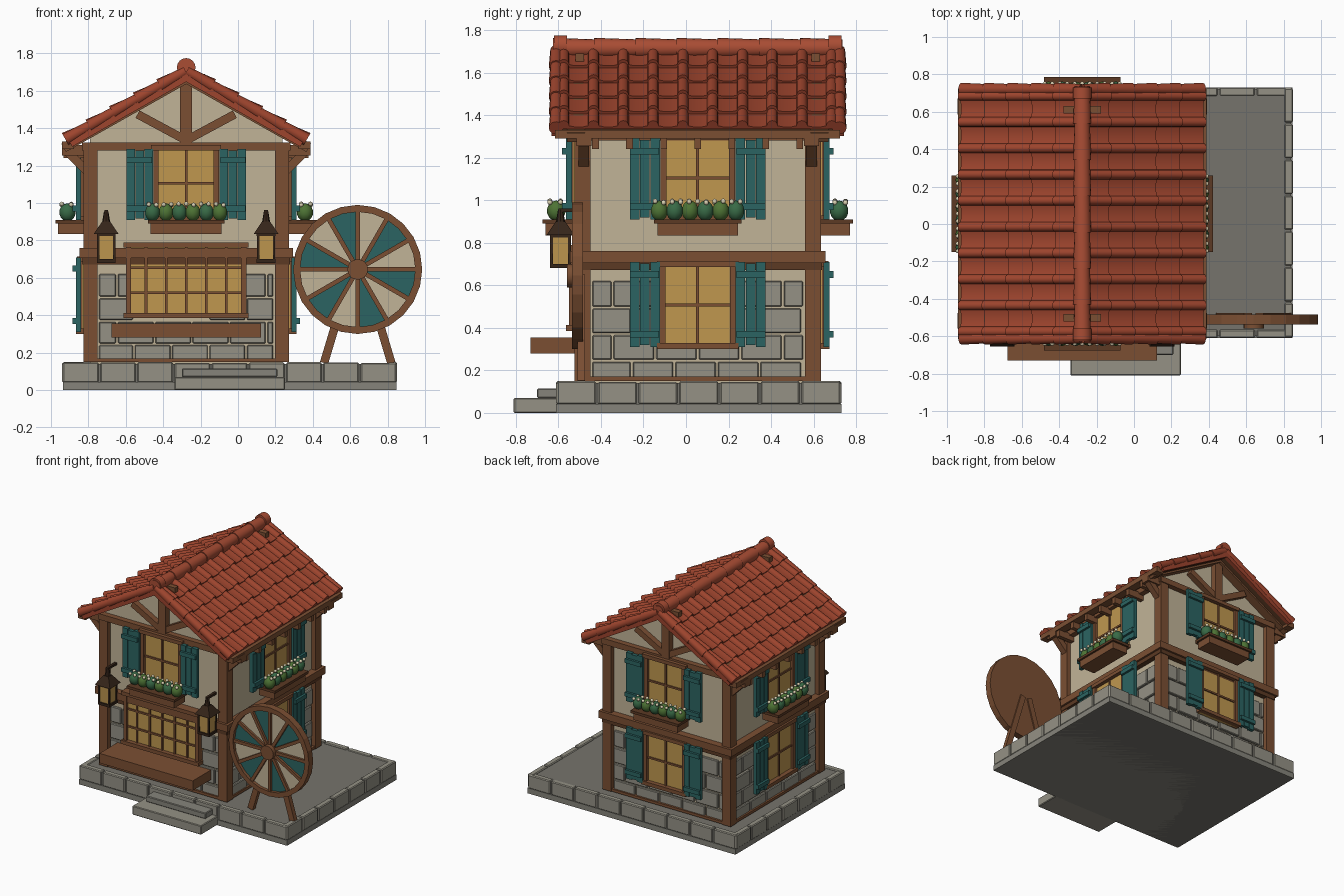
import bpy, bmesh, random
from math import sin, cos, pi, radians, atan2, hypot, sqrt
from mathutils import Matrix, Vector

if "Cube" in bpy.data.objects:
    bpy.data.objects.remove(bpy.data.objects["Cube"])

random.seed(4)
CX, CY = -0.277, 0.055
T, R = Matrix.Translation, Matrix.Rotation
C = T((CX, CY, 0))
COL = {'wood': '7A5036', 'cream': 'C0B296', 'stone': '85837A', 'pale': '939084', 'slab': '75736C',
       'teal': '2F6462', 'glass': 'BE9650', 'tile': '9C4631', 'ridge': 'A84E37', 'leaf': '4F7338',
       'leaf2': '3B6A48', 'iron': '38291F', 'dark': '5C3C28', 'petal': 'D8CFB0'}
mats, parts = {}, {}


def mat(c):
    if c not in mats:
        m = mats[c] = bpy.data.materials.new(c)
        m.diffuse_color = [(int(COL[c][i:i + 2], 16) / 255) ** 2.2 for i in (0, 2, 4)] + [1]
        m.use_nodes = True
        m.node_tree.nodes["Principled BSDF"].inputs["Base Color"].default_value = m.diffuse_color
    return mats[c]


def part(name, c, smooth=False, bevel=0):
    if name not in parts:
        parts[name] = (bmesh.new(), c, smooth, bevel)
    return parts[name][0]


def box(name, c, x, y, z, M=Matrix(), bevel=0):
    ctr = [(a[0] + a[1]) / 2 for a in (x, y, z)]
    sz = [abs(a[1] - a[0]) for a in (x, y, z)]
    bmesh.ops.create_cube(part(name, c, bevel=bevel), size=1, matrix=M @ T(ctr) @ Matrix.Diagonal((*sz, 1)))


def beam(name, c, a, b, w, y, M=Matrix()):
    # bar between two (x, z) points, with depth range y
    dx, dz = b[0] - a[0], b[1] - a[1]
    L = M @ T(((a[0] + b[0]) / 2, 0, (a[1] + b[1]) / 2)) @ R(-atan2(dz, dx), 4, 'Y')
    l = hypot(dx, dz) / 2
    box(name, c, (-l, l), y, (-w / 2, w / 2), L)


def cone(name, c, r1, r2, d, M, seg=16, smooth=True):
    bmesh.ops.create_cone(part(name, c, smooth), cap_ends=True, segments=seg, radius1=r1, radius2=r2, depth=d, matrix=M)


def ball(name, c, r, M):
    bmesh.ops.create_uvsphere(part(name, c, True), u_segments=10, v_segments=7, radius=r, matrix=M)


def prism(name, c, pts, M0, M1, smooth=False):
    # solid between two placements of one closed (x, z) profile
    bm = part(name, c, smooth)
    A, B = [[bm.verts.new(M @ Vector((p[0], 0, p[1]))) for p in pts] for M in (M0, M1)]
    fs = [bm.faces.new(A), bm.faces.new(B[::-1])]
    for i in range(len(pts)):
        j = (i + 1) % len(pts)
        fs.append(bm.faces.new((A[j], A[i], B[i], B[j])))
    bmesh.ops.recalc_face_normals(bm, faces=fs)


# Plinth, edge stones and steps
box('plinth', 'slab', (-.93, .84), (-.60, .72), (0, .14))
box('plinth_foot', 'stone', (-.935, .848), (-.61, .73), (0, .042))
for n, lo, hi, f in ((9, -.94, .85, 0), (7, -.61, .73, 1)):
    for i in range(n):
        a, b = lo + (hi - lo) * i / n + .005, lo + (hi - lo) * (i + 1) / n - .005
        for e in ((-.61, -.565), (.685, .73)) if f == 0 else ((-.94, -.895), (.805, .85)):
            h = .15 - random.random() * .006
            xy = ((a, b), e) if f == 0 else (e, (a, b))
            box('edge_stones', 'pale', *xy, (.04, h), bevel=.006)
box('lower_step', 'pale', (-.34, .25), (-.81, -.6), (0, .07), bevel=.005)
box('upper_step', 'stone', (-.30, .21), (-.70, -.6), (.07, .115), bevel=.005)

# Walls with gables
prism('walls', 'cream', [(-.515, .14), (.515, .14), (.515, 1.375), (0, 1.67), (-.515, 1.375)],
      C @ T((0, -.545, 0)), C @ T((0, .545, 0)))
for sx in (-1, 1):
    for sy in (-1, 1):
        box('corner_posts', 'wood', (sx * .55, sx * .475), (sy * .58, sy * .505), (.15, 1.31), C)


def window(M, D, u, z0, z1, cols, rows):
    box('window_glass', 'glass', (-u, u), (-D + .04, -D - .005), (z0, z1), M)
    fy = (-D + .04, -D - .025)
    for s in (-1, 1):
        box('window_frames', 'wood', (s * u, s * (u - .028)), fy, (z0, z1), M)
    box('window_frames', 'wood', (-u - .012, u + .012), (-D + .04, -D - .035), (z1 - .028, z1), M)
    box('window_frames', 'wood', (-u - .012, u + .012), (-D + .04, -D - .04), (z0, z0 + .028), M)
    for i in range(1, cols):
        x = -u + 2 * u * i / cols
        box('window_bars', 'wood', (x - .007, x + .007), (-D, -D - .015), (z0, z1), M)
    for i in range(1, rows):
        z = z0 + (z1 - z0) * i / rows
        box('window_bars', 'wood', (-u, u), (-D, -D - .014), (z - .007, z + .007), M)


def shutters(M, D, z0, z1):
    for s in (-1, 1):
        for k in range(3):
            a = .178 + k * .048
            box('shutters', 'teal', (s * a, s * (a + .045)), (-D - .012, -D - .04),
                (z0 + .008 * (k == 1), z1 - .008 * (k == 1)), M)
        for z in (z0 + .06, z1 - .06):
            box('shutter_battens', 'teal', (s * .183, s * .318), (-D - .04, -D - .058), (z - .016, z + .016), M)


# The four sides: 0 front, 1 right, 2 back, 3 left
for k in range(4):
    M = C @ R(k * pi / 2, 4, 'Z')
    D, W = (.58, .55) if k % 2 == 0 else (.55, .58)
    # horizontal beams
    box('sill_beams', 'wood', (-W, W), (-D + .05, -D + .005), (.15, .17), M)
    box('mid_beams', 'wood', (-W - .02, W + .02), (-D + .05, -D - .02), (.705, .76), M)
    box('mid_rails', 'dark', (-W, W), (-D + .05, -D - .005), (.672, .705), M)
    box('top_beams', 'wood', (-W, W), (-D + .05, -D - .008), (1.28, 1.325), M)
    # staggered stone courses, leaving room for the window
    for r, (z0, z1) in enumerate(((.165, .24), (.25, .365), (.375, .49), (.50, .62))):
        x = -W + .08
        first = True
        while x < W - .09:
            w = (.19 if (r % 2 == 0) else .10) if first else .20
            e = min(x + w, W - .08)
            first = False
            half = .30 if k == 0 else .17
            if not (z1 > .37 and x > -half and e < half):
                box('wall_stones', 'stone' if random.random() < .6 else 'pale', (x + .005, e - .005),
                    (-D + .06, -D + .014 + random.random() * .008), (z0, z1), M, bevel=.005)
            x = e
    # upper window, shutters and flower box
    window(M, D, .175, .90, 1.31, 2, 2)
    shutters(M, D, .91, 1.29)
    box('flower_boxes', 'wood', (-.19, .19), (-D, -D - .135), (.835, .895), M)
    box('flower_box_rims', 'dark', (-.205, .205), (-D, -D - .15), (.89, .91), M)
    for i in range(6):
        x = -.18 + i * .072
        c = 'leaf' if (i + k) % 2 else 'leaf2'
        ball('plants_' + c, c, .046, M @ T((x, -D - .085, .95)) @ Matrix.Diagonal((.9, .95, 1.05, 1)))
    for i in range(22):
        ball('blossoms', 'petal', .012, M @ T((-.2 + .4 * (i // 2) / 10, -D - .065 - .05 * (i % 2), .988 + random.random() * .008)))
    if k:
        window(M, D, .18, .30, .715, 2, 2)
        shutters(M, D, .31, .71)
    else:
        # wide shop window and counter
        window(M, D, .322, .385, .79, 6, 3)
        box('counter', 'wood', (-.40, .40), (-D + .05, -.785), (.28, .355), M)
    if k % 2 == 0:
        # gable timbers and eave braces
        box('king_posts', 'wood', (-.032, .032), (-D + .05, -D - .015), (1.32, 1.66), M)
        box('ridge_blocks', 'wood', (-.10, .10), (-.535, -.575), (1.62, 1.69), M)
        for s in (-1, 1):
            beam('gable_rafters', 'wood', (s * .655, 1.295), (0, 1.665), .05, (-.53, -.615), M)
            beam('gable_struts', 'wood', (0, 1.335), (s * .26, 1.475), .045, (-.53, -.59), M)
            beam('eave_braces', 'wood', (s * .53, 1.17), (s * .64, 1.28), .045, (-.51, -.56), M)
            box('eave_arms', 'wood', (s * .5, s * .665), (-.50, -.57), (1.255, 1.31), M)
    else:
        # eave beam and rafter tails
        box('eave_beams', 'wood', (-.67, .67), (-.60, -.665), (1.29, 1.33), M)
        for i in range(7):
            x = (i - 3) * .16
            box('rafter_tails', 'wood', (x - .016, x + .016), (-.50, -.655), (1.24, 1.295), M)

# Roof: deck plus overlapping courses of wavy tiles
tilt, LEN, ROWS = atan2(.36, .632), .727, 5
prof = []
for i in range(10):
    yc = -.63 + .14 * i
    prof += [(yc - .026 * cos(a * pi / 6), .002 + .028 * sin(a * pi / 6)) for a in range(7)]
    if i < 9:
        prof += [(yc + .07 + d, -.004) for d in (-.02, .02)]
prof += [(.656, -.016), (-.656, -.016)]
for s in (1, -1):
    # local x runs across the slope, y down it, z is the normal
    S = C @ R(0 if s == 1 else pi, 4, 'Z') @ T((0, 0, 1.70)) @ R(tilt, 4, 'Y') @ R(-pi / 2, 4, 'Z')
    box('roof_deck', 'dark', (-.66, .66), (0, .715), (-.04, -.012), S)
    for r in range(ROWS):
        a, b = LEN * r / ROWS, LEN * (r + 1) / ROWS + .012
        prism('roof_tiles', 'tile', prof, S @ T((0, a, -.002)), S @ T((0, b, .016)), True)
        for e in (-.668, .668):
            m = (a + b) / 2
            cone('verge_tiles', 'tile', .027, .034, b - a, S @ T((e * .997, m, .006)) @ R(-pi / 2, 4, 'X'), 12)
            box('verge_sides', 'tile', (e * .985, e * 1.03), (a, b - .012), (-.045, .01), S)

# Ridge tiles
for i in range(7):
    cone('ridge_tiles', 'ridge', .048, .041, .20, C @ T((0, -.58 + i * .1935, 1.715)) @ R(-pi / 2, 4, 'X'), 16)
for s in (-1, 1):
    cone('ridge_ends', 'ridge', .05, .05, .06, C @ T((0, s * .645, 1.725)) @ R(pi / 2, 4, 'X'), 16)

# Lanterns
for x in (-.705, .15):
    P = T((x, -.59, 0))
    Q = R(pi / 4, 4, 'Z')
    k = sqrt(2)
    cone('lantern_glass', 'glass', .04 * k, .045 * k, .14, P @ T((0, 0, .765)) @ Q, 4, False)
    cone('lantern_roofs', 'iron', .066 * k, .022 * k, .065, P @ T((0, 0, .868)) @ Q, 4, False)
    cone('lantern_caps', 'iron', .022, .012, .06, P @ T((0, 0, .925)), 8, False)
    for z in (.69, .835):
        box('lantern_rings', 'iron', (-.05, .05), (-.05, .05), (z - .01, z + .01), P)
    for sx in (-1, 1):
        for sy in (-1, 1):
            box('lantern_bars', 'iron', (sx * .036, sx * .049), (sy * .036, sy * .049), (.69, .84), P)
    box('lantern_brackets', 'iron', (-.01, .01), (-.01, .1), (.945, .962), P)

# Spoked wheel on a stand
WH = T((.64, 0, .645))
RX = R(pi / 2, 4, 'X')
cone('wheel_back', 'wood', .335, .335, .02, WH @ T((0, -.495, 0)) @ RX, 24)
for i in range(12):
    a0, a1 = i * pi / 6, (i + 1) * pi / 6
    c = 'cream' if i % 2 == 0 else 'teal'
    am = (a0 + a1) / 2
    prism('wheel_panels_' + c, c, [(0, 0)] + [(.32 * cos(a), .32 * sin(a)) for a in (a0, am, a1)],
          WH @ T((0, -.505, 0)), WH @ T((0, -.513, 0)))
    beam('wheel_spokes', 'wood', (0, 0), (.32 * cos(a0), .32 * sin(a0)), .024, (-.505, -.53), WH)
    ring = [(r * cos(a), r * sin(a)) for r, q in ((.345, (a0, am, a1)), (.308, (a1, am, a0))) for a in q]
    prism('wheel_rim', 'wood', ring, WH @ T((0, -.485, 0)), WH @ T((0, -.537, 0)))
cone('wheel_hub', 'wood', .055, .055, .06, WH @ T((0, -.53, 0)) @ RX, 16)
for s in (-1, 1):
    beam('wheel_legs', 'wood', (.64 + s * .18, .145), (.64 + s * .03, .645), .045, (-.51, -.475))

# Turn every collected part into an object
for name, (bm, c, smooth, bevel) in parts.items():
    me = bpy.data.meshes.new(name)
    bm.to_mesh(me)
    bm.free()
    ob = bpy.data.objects.new(name, me)
    bpy.context.collection.objects.link(ob)
    me.materials.append(mat(c))
    if bevel:
        md = ob.modifiers.new('soft_edges', 'BEVEL')
        md.width, md.segments = bevel, 1
    if smooth:
        bpy.ops.object.select_all(action='DESELECT')
        ob.select_set(True)
        bpy.context.view_layer.objects.active = ob
        bpy.ops.object.shade_smooth_by_angle(angle=radians(40))
